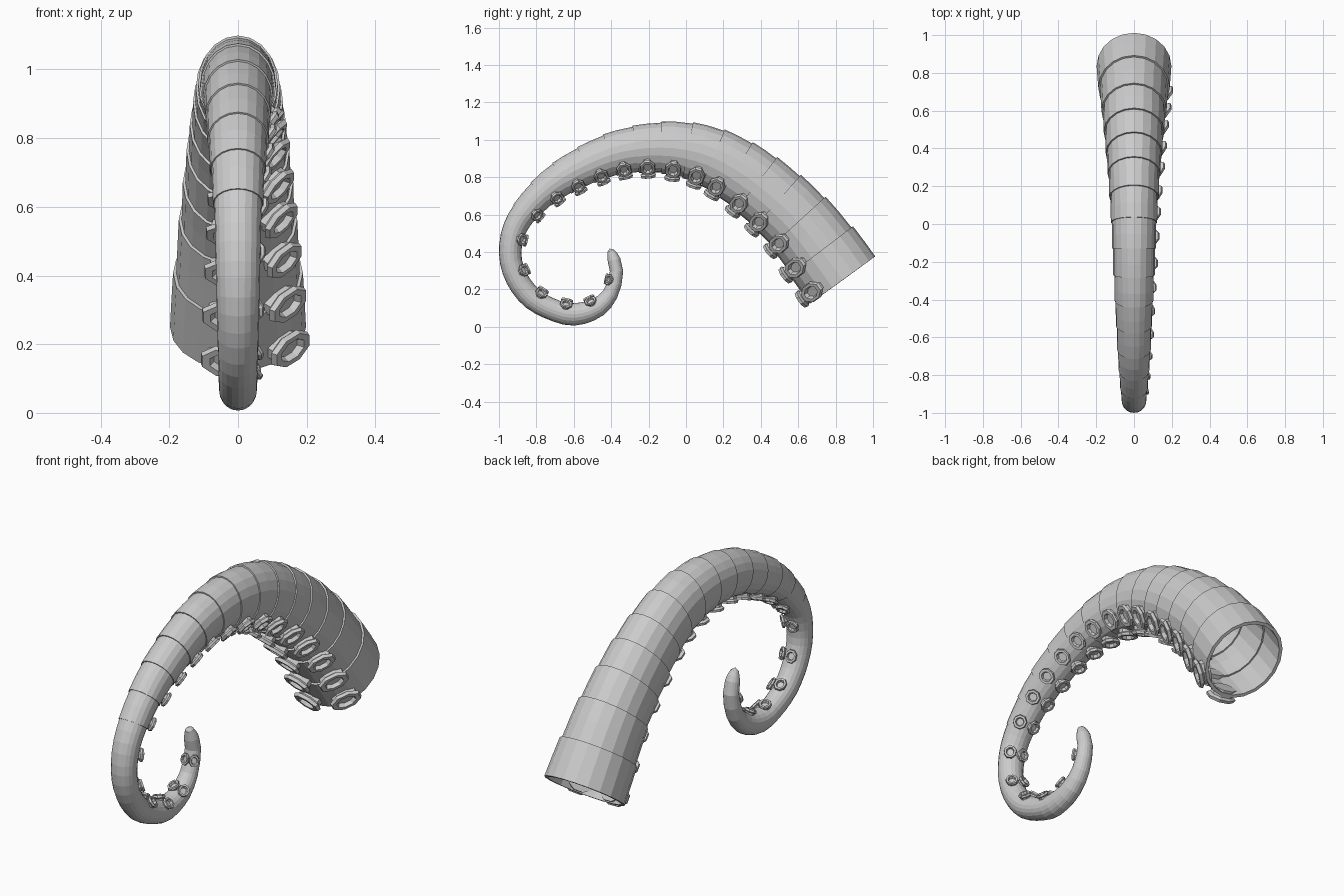
import bpy, bmesh, math
from mathutils import Vector

if "Cube" in bpy.data.objects:
    bpy.data.objects.remove(bpy.data.objects["Cube"])

SIDES = 20
# centreline from base to tip: y, z, in-plane radius, sideways radius
PATH = [
    (.837, .25, .216, .198), (.722, .408, .21, .185), (.592, .57, .194, .168),
    (.43, .72, .183, .152), (.275, .835, .17, .138), (.11, .918, .157, .126),
    (-.075, .956, .142, .116), (-.26, .95, .126, .108), (-.435, .908, .112, .099),
    (-.655, .80, .095, .088), (-.80, .685, .078, .077), (-.907, .545, .066, .068),
    (-.94, .40, .06, .064), (-.91, .27, .06, .061), (-.825, .155, .06, .058),
    (-.70, .087, .058, .056), (-.595, .067, .06, .055), (-.48, .10, .053, .05),
    (-.405, .175, .042, .044), (-.372, .28, .036, .04), (-.384, .355, .035, .037),
    (-.402, .405, .02, .02)]
# sucker centres along the inner side: y, z
SUCKERS = [
    (.695, .203), (.604, .331), (.503, .455), (.396, .567), (.289, .668), (.171, .759),
    (.059, .823), (-.07, .861), (-.203, .866), (-.332, .856), (-.46, .829), (-.588, .775),
    (-.70, .706), (-.807, .61), (-.888, .471), (-.861, .305), (-.77, .187), (-.642, .123),
    (-.508, .134), (-.401, .251)]

grey = bpy.data.materials.new("plain grey")
grey.diffuse_color = (.6, .6, .6, 1)
grey.use_nodes = True
grey.node_tree.nodes["Principled BSDF"].inputs["Base Color"].default_value = grey.diffuse_color

# densely sampled smooth path with arc length
pts = [Vector(p) for p in PATH]
samples = []
for i in range(len(pts) - 1):
    a, b, c, d = pts[max(i - 1, 0)], pts[i], pts[i + 1], pts[min(i + 2, len(pts) - 1)]
    for k in range(20):
        t = k / 20
        samples.append(.5 * (2 * b + (c - a) * t + (2 * a - 5 * b + 4 * c - d) * t * t
                             + (3 * b - a - 3 * c + d) * t ** 3))
samples.append(pts[-1])
arc = [0.0]
for p, q in zip(samples, samples[1:]):
    arc.append(arc[-1] + math.hypot(q[0] - p[0], q[1] - p[1]))
total = arc[-1]


def frame(i):
    """centre, tangent, inner direction and the two radii at a sample"""
    p, q = samples[max(i - 1, 0)], samples[min(i + 1, len(samples) - 1)]
    t = Vector((0, q[0] - p[0], q[1] - p[1])).normalized()
    s = samples[i]
    return Vector((0, s[0], s[1])), t, Vector((0, -t.z, t.y)), s[2], s[3]


def at(length):
    return min(range(len(arc)), key=lambda i: abs(arc[i] - length))


def finish(bm, name):
    bmesh.ops.recalc_face_normals(bm, faces=bm.faces[:])
    me = bpy.data.meshes.new(name)
    bm.to_mesh(me)
    bm.free()
    me.materials.append(grey)
    ob = bpy.data.objects.new(name, me)
    bpy.context.collection.objects.link(ob)
    return ob


def skin(bm, rings):
    for r, s in zip(rings, rings[1:]):
        n = len(r)
        for k in range(n):
            bm.faces.new((r[k], r[(k + 1) % n], s[(k + 1) % n], s[k]))


# tentacle body: overlapping segments, each stepping down to the next
joints = [0, .2, .39, .55]
while joints[-1] + .14 < total - .12:
    joints.append(joints[-1] + .14)
joints.append(total - .05)
stations = []
for n, (a, b) in enumerate(zip(joints, joints[1:])):
    stepped = b < 2.15
    lo = 1 if n == 0 or a > 2.15 else .972
    hi = 1.022 if stepped else 1
    sub = 2 if stepped else 3
    for k in range(sub + 1):
        if k == 0 and n and lo == 1:
            continue
        f = k / sub
        stations.append((a + (b - a) * f, lo + (hi - lo) * f))
stations += [(total - .025, 1), (total, 1)]

bm = bmesh.new()
rings = []
for length, scale in stations:
    c, t, inner, rn, rx = frame(at(length))
    ring = []
    for k in range(SIDES):
        ang = 2 * math.pi * k / SIDES
        ring.append(bm.verts.new(c + inner * rn * scale * math.cos(ang)
                                 + Vector((rx * scale * math.sin(ang), 0, 0))))
    rings.append(ring)
skin(bm, rings)
c, t, *_ = frame(len(samples) - 1)
tip = bm.verts.new(c + t * .015)
for k in range(SIDES):
    bm.faces.new((rings[-1][k], rings[-1][(k + 1) % SIDES], tip))
body = finish(bm, "tentacle_body")
shell = body.modifiers.new("wall", 'SOLIDIFY')
shell.thickness = .017
shell.offset = -1

# suckers: flared octagonal cups, scale and height per loop
CUP = [(.78, -.03), (.8, .008), (1, .018), (.92, .034), (.62, .034), (.5, .014)]


def sucker_row(name, angle):
    bm = bmesh.new()
    for y, z in SUCKERS:
        i = min(range(len(samples)),
                key=lambda j: (samples[j][0] - y) ** 2 + (samples[j][1] - z) ** 2)
        c, t, inner, rn, rx = frame(i)
        ca, sa = math.cos(angle), math.sin(angle)
        pos = c + inner * rn * ca + Vector((rx * sa, 0, 0))
        nor = (inner * ca / rn + Vector((sa / rx, 0, 0))).normalized()
        side = nor.cross(t)
        half_t, half_s = .026 + .115 * rn, .012 + .3 * rn
        h = .45 + 2.6 * rn
        loops = []
        for s, up in CUP:
            loop = []
            for k in range(8):
                ang = math.pi / 4 * (k + .5)
                loop.append(bm.verts.new(pos + t * half_t * s * math.cos(ang) * 1.06
                                         + side * half_s * s * math.sin(ang) * 1.06
                                         + nor * up * h))
            loops.append(loop)
        skin(bm, loops)
        bm.faces.new(loops[-1])
        bm.faces.new(loops[0][::-1])
    return finish(bm, name)


sucker_row("side_suckers", math.radians(44))
sucker_row("inner_suckers", math.radians(-9))
